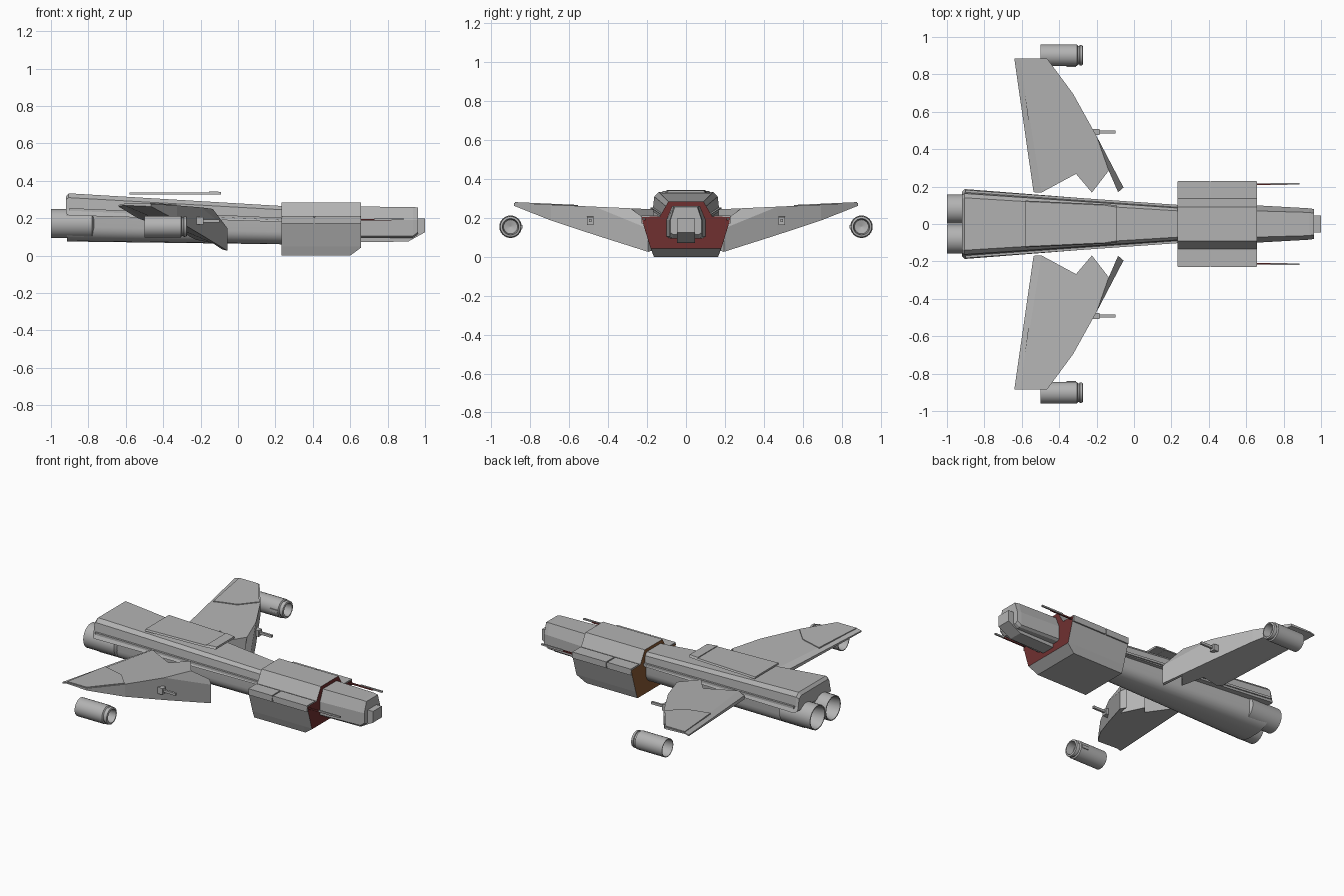
import bpy, bmesh, math
from mathutils import Matrix

if "Cube" in bpy.data.objects:
    bpy.data.objects.remove(bpy.data.objects["Cube"])


def mat(name, c):
    m = bpy.data.materials.new(name)
    m.diffuse_color = (*c, 1)
    m.use_nodes = True
    m.node_tree.nodes["Principled BSDF"].inputs["Base Color"].default_value = m.diffuse_color
    return m


GREY = mat("hull grey", (0.45, 0.45, 0.45))
RED = mat("dark red", (0.16, 0.03, 0.03))
BROWN = mat("rust brown", (0.24, 0.10, 0.035))


def make(name, verts, faces, mats=(GREY,), smooth=False):
    bm = bmesh.new()
    vs = [bm.verts.new(v) for v in verts]
    for f in faces:
        bm.faces.new([vs[i] for i in f])
    bmesh.ops.recalc_face_normals(bm, faces=bm.faces)
    me = bpy.data.meshes.new(name)
    bm.to_mesh(me)
    bm.free()
    for m in mats:
        me.materials.append(m)
    ob = bpy.data.objects.new(name, me)
    bpy.context.collection.objects.link(ob)
    if smooth:
        bpy.ops.object.select_all(action='DESELECT')
        ob.select_set(True)
        bpy.context.view_layer.objects.active = ob
        bpy.ops.object.shade_smooth_by_angle(angle=math.radians(40))
    return ob


def loft(name, rings, mats=(GREY,), caps=True, closed=False, smooth=False):
    """Skin a list of equal-length 3D rings."""
    n, k = len(rings[0]), len(rings)
    verts = [p for r in rings for p in r]
    faces = []
    for i in range(k if closed else k - 1):
        a, b = i * n, ((i + 1) % k) * n
        faces += [[a + j, a + (j + 1) % n, b + (j + 1) % n, b + j] for j in range(n)]
    if caps and not closed:
        faces += [list(range(n)), list(range((k - 1) * n, k * n))]
    return make(name, verts, faces, mats, smooth)


def sym(x, half):
    """Mirror a half section of (y, z), listed from top to bottom."""
    return [(x, y, z) for y, z in half] + [(x, -y, z) for y, z in reversed(half)]


def box(name, x0, x1, y0, y1, z0, z1, m=GREY):
    return loft(name, [[(x, y0, z0), (x, y1, z0), (x, y1, z1), (x, y0, z1)] for x in (x0, x1)], (m,))


def tube(name, profile, y, z, n=24):
    """Closed (x, radius) profile spun around an axis along x."""
    rings = [[(x, y + r * math.cos(2 * math.pi * i / n), z + r * math.sin(2 * math.pi * i / n))
              for i in range(n)] for x, r in profile]
    return loft(name, rings, closed=True, smooth=True)


# Upper hull, tapering towards the front
loft("upper_hull", [
    sym(-0.92, [(0.135, 0.315), (0.155, 0.30), (0.165, 0.25), (0.172, 0.225)]),
    sym(-0.905, [(0.14, 0.333), (0.163, 0.31), (0.17, 0.25), (0.187, 0.215)]),
    sym(0.24, [(0.07, 0.265), (0.085, 0.245), (0.09, 0.195), (0.098, 0.18)])])

# Side rails
for s in (-1, 1):
    loft("side_rail", [
        [(x, s * (w - 0.02), z), (x, s * (w + 0.008), z), (x, s * (w + 0.008), z + 0.014), (x, s * (w - 0.02), z + 0.014)]
        for x, w, z in ((-0.9, 0.174, 0.24), (0.24, 0.094, 0.188))])


# Rounded lower hull
def belly(x, w, top, bottom):
    half = [(w, top)]
    for i in range(7):
        a = math.pi / 2 * i / 6.5
        half.append((w * math.cos(a) ** 0.7, (top + bottom) / 2 - (top - bottom) / 2 * math.sin(a)))
    return sym(x, half)


loft("lower_hull", [belly(-0.915, 0.145, 0.235, 0.075), belly(0.24, 0.08, 0.195, 0.06)], smooth=True)

# Floating dorsal plate with a thicker front lip
loft("dorsal_plate", [sym(-0.58, [(0.12, 0.338), (0.125, 0.327)]),
                      sym(-0.15, [(0.10, 0.338), (0.105, 0.327)])])
loft("dorsal_lip", [sym(-0.155, [(0.10, 0.343), (0.106, 0.328)]),
                    sym(-0.09, [(0.09, 0.341), (0.10, 0.328)])])

# Twin main engines, hollow at the back
for s in (-1, 1):
    tube("main_engine", [(-1.0, 0.078), (-0.78, 0.078), (-0.77, 0.06), (-0.80, 0.05),
                         (-0.88, 0.055), (-1.0, 0.072)], s * 0.08, 0.172)

# Mid block with coloured end faces
SEC = [(0.09, 0.285), (0.135, 0.208), (0.228, 0.205), (0.222, 0.175), (0.183, 0.048), (0.165, 0.003)]
low = SEC[:-1] + [(0.165, 0.0)]
block = loft("mid_block", [sym(0.232, low), sym(0.60, low), sym(0.658, SEC[:-1] + [(0.18, 0.043)])],
             (GREY, RED, BROWN))
for p in block.data.polygons:
    if p.normal.x > 0.95:
        p.material_index = 1
    elif p.normal.x < -0.95:
        p.material_index = 2

# Shoulder panels on the block, with a gap between front and back
for s in (-1, 1):
    for x0, x1 in ((0.235, 0.404), (0.412, 0.655)):
        box("shoulder_panel", x0, x1, s * 0.145, s * 0.23, 0.172, 0.212)
    # Thin forward probes: red base, grey end
    box("probe_base", 0.655, 0.82, s * 0.208, s * 0.217, 0.187, 0.196, RED)
    box("probe_tip", 0.73, 0.885, s * 0.210, s * 0.220, 0.190, 0.200)

# Nose hull and central keel
loft("nose", [sym(0.65, [(0.07, 0.262), (0.10, 0.19), (0.10, 0.105), (0.085, 0.095)]),
              sym(0.935, [(0.062, 0.26), (0.084, 0.19), (0.084, 0.105), (0.07, 0.095)]),
              sym(0.962, [(0.058, 0.257), (0.08, 0.19), (0.08, 0.125), (0.066, 0.115)])])
KEEL = [(0.65, 0.072), (0.91, 0.075), (1.0, 0.125), (1.0, 0.198), (0.65, 0.198)]
loft("nose_keel", [[(x, y, z) for x, z in KEEL] for y in (-0.045, 0.045)])


# Wings: sloping top, planar keel-like underside, saw-tooth root
def wing_top(y):
    return 0.237 + 0.045 * y


OUT = [(-0.537, 0.17), (-0.495, 0.168), (-0.31, 0.268), (-0.225, 0.168), (-0.135, 0.285),
       (-0.085, 0.17), (-0.056, 0.195), (-0.20, 0.47), (-0.325, 0.695), (-0.465, 0.885),
       (-0.61, 0.885), (-0.64, 0.885)]
N = len(OUT)
DROP = {0: 0.02, 11: 0.006, 5: 0.08, 6: 0.10}
for s in (-1, 1):
    top, bot = [], []
    for i, (x, y) in enumerate(OUT):
        zt = wing_top(y) - DROP.get(i, 0)
        zb = min(zt - 0.008, -0.019 - 0.37 * x + 0.124 * y)
        top.append((x, s * y, zt))
        bot.append((x, s * y, zb))
    faces = [[0, 1, 10, 11], [1, 2, 3, 4, 7, 8, 9, 10], [4, 5, 6, 7],
             [N, N + 1, N + 10, N + 11], [N + i for i in range(1, 11)]]
    faces += [[i, (i + 1) % N, N + (i + 1) % N, N + i] for i in range(N)]
    make("wing", top + bot, faces)
    # Raised outer wing panel
    panel = [(-0.565, 0.555), (-0.42, 0.595), (-0.33, 0.69), (-0.468, 0.88), (-0.607, 0.88)]
    loft("wing_panel", [[(x, s * y, wing_top(y) + dz) for x, y in panel] for dz in (-0.003, 0.005)])

    # Underwing gun with its mount
    box("wing_gun", -0.26, -0.10, s * 0.485, s * 0.499, 0.178, 0.194)
    loft("gun_mount", [[(x, s * 0.475, 0.165), (x, s * 0.509, 0.165), (x, s * 0.509, z), (x, s * 0.475, z)]
                       for x, z in ((-0.25, 0.21), (-0.185, 0.205))])

    # Wingtip pod with stepped, hollow front lip
    tube("wingtip_pod", [(-0.50, 0.058), (-0.305, 0.058), (-0.30, 0.05), (-0.292, 0.05),
                         (-0.29, 0.055), (-0.275, 0.053), (-0.272, 0.042), (-0.32, 0.036),
                         (-0.33, 0.001), (-0.40, 0.001), (-0.40, 0.05), (-0.50, 0.054)], s * 0.902, 0.155)
    box("pod_fin", -0.36, -0.31, s * 0.84, s * 0.852, 0.145, 0.165)
